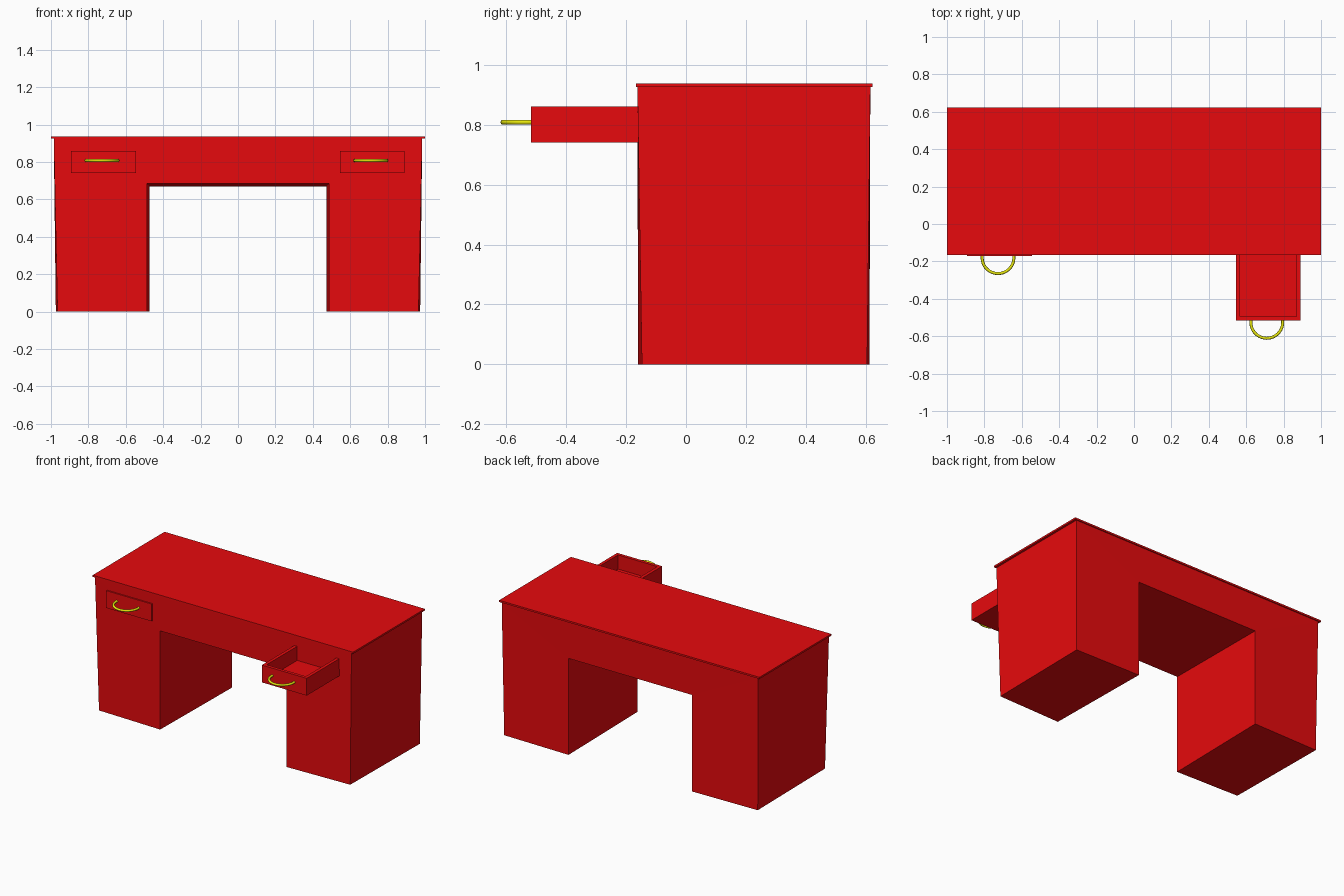
import bpy, bmesh, math
from mathutils import Vector

cube = bpy.data.objects.get("Cube")
if cube:
    bpy.data.objects.remove(cube, do_unlink=True)


def material(name, colour):
    m = bpy.data.materials.new(name)
    m.use_nodes = True
    m.diffuse_color = colour
    bsdf = next(n for n in m.node_tree.nodes if n.type == 'BSDF_PRINCIPLED')
    bsdf.inputs["Base Color"].default_value = colour
    return m


RED = material("red paint", (0.8, 0.003, 0.004, 1))
YELLOW = material("yellow handle", (0.8, 0.8, 0.004, 1))


def finish(bm, name, mat):
    bmesh.ops.recalc_face_normals(bm, faces=bm.faces)
    mesh = bpy.data.meshes.new(name)
    bm.to_mesh(mesh)
    bm.free()
    mesh.materials.append(mat)
    ob = bpy.data.objects.new(name, mesh)
    bpy.context.collection.objects.link(ob)
    return ob


def box(name, lo, hi):
    bm = bmesh.new()
    bmesh.ops.create_cube(bm, size=1)
    lo, hi = Vector(lo), Vector(hi)
    for v in bm.verts:
        v.co = (lo + hi) / 2 + v.co * (hi - lo)
    return finish(bm, name, RED)


# Desk body: an arch profile lofted front to back, with slightly leaning sides
def arch(bm, y, foot_y, foot, inner, ceiling):
    half = [(inner, foot_y[0], ceiling), (inner, foot_y[0], 0),
            (foot, foot_y[1], 0), (0.985, y, 0.925)]
    left = [bm.verts.new(p) for p in half]
    right = [bm.verts.new((-x, yy, z)) for x, yy, z in reversed(half)]
    return left + right


bm = bmesh.new()
front = arch(bm, -0.162, (-0.16, -0.147), 0.965, 0.486, 0.685)
back = arch(bm, 0.615, (0.612, 0.604), 0.974, 0.474, 0.67)
n = len(front)
for i in range(n):
    j = (i + 1) % n
    bm.faces.new((front[i], front[j], back[j], back[i]))
for loop in (front, back):
    bm.faces.new(loop[0:4])
    bm.faces.new(loop[4:8])
    bm.faces.new((loop[0], loop[3], loop[4], loop[7]))
finish(bm, "desk_body", RED)

# Thin overhanging top
box("desk_top", (-1, -0.166, 0.925), (1, 0.622, 0.937))

# Closed drawer front
box("closed_drawer_front", (-0.893, -0.171, 0.74), (-0.545, -0.15, 0.86))

# Open drawer made of panels
Z0, Z1 = 0.74, 0.86
X0, X1 = 0.545, 0.89
Y0, Y1, T = -0.517, -0.15, 0.022
box("open_drawer_front", (X0, Y0, Z0), (X1, Y0 + T, Z1))
box("open_drawer_floor", (X0, Y0 + T, Z0), (X1, Y1, Z0 + T))
box("open_drawer_right_side", (X0, Y0 + T, Z0 + T), (X0 + T, Y1, Z1))
box("open_drawer_left_side", (X1 - T, Y0 + T, Z0 + T), (X1, Y1, Z1))


# Half-ring handles swept along an arc
def handle(name, x, y):
    bm = bmesh.new()
    radius, thick, steps, sides = 0.085, 0.008, 24, 10
    rings = []
    for i in range(steps + 1):
        a = math.radians(-15 + 210 * i / steps)
        ring = []
        for k in range(sides):
            b = math.tau * k / sides
            r = radius + thick * math.cos(b)
            ring.append(bm.verts.new((x + r * math.cos(a),
                                      y - r * math.sin(a),
                                      0.808 + thick * math.sin(b))))
        rings.append(ring)
    for r0, r1 in zip(rings, rings[1:]):
        for k in range(sides):
            m = (k + 1) % sides
            bm.faces.new((r0[k], r0[m], r1[m], r1[k]))
    bm.faces.new(rings[0])
    bm.faces.new(rings[-1])
    ob = finish(bm, name, YELLOW)
    for p in ob.data.polygons:
        p.use_smooth = len(p.vertices) == 4


handle("closed_drawer_handle", -0.727, -0.18)
handle("open_drawer_handle", 0.71, -0.526)
